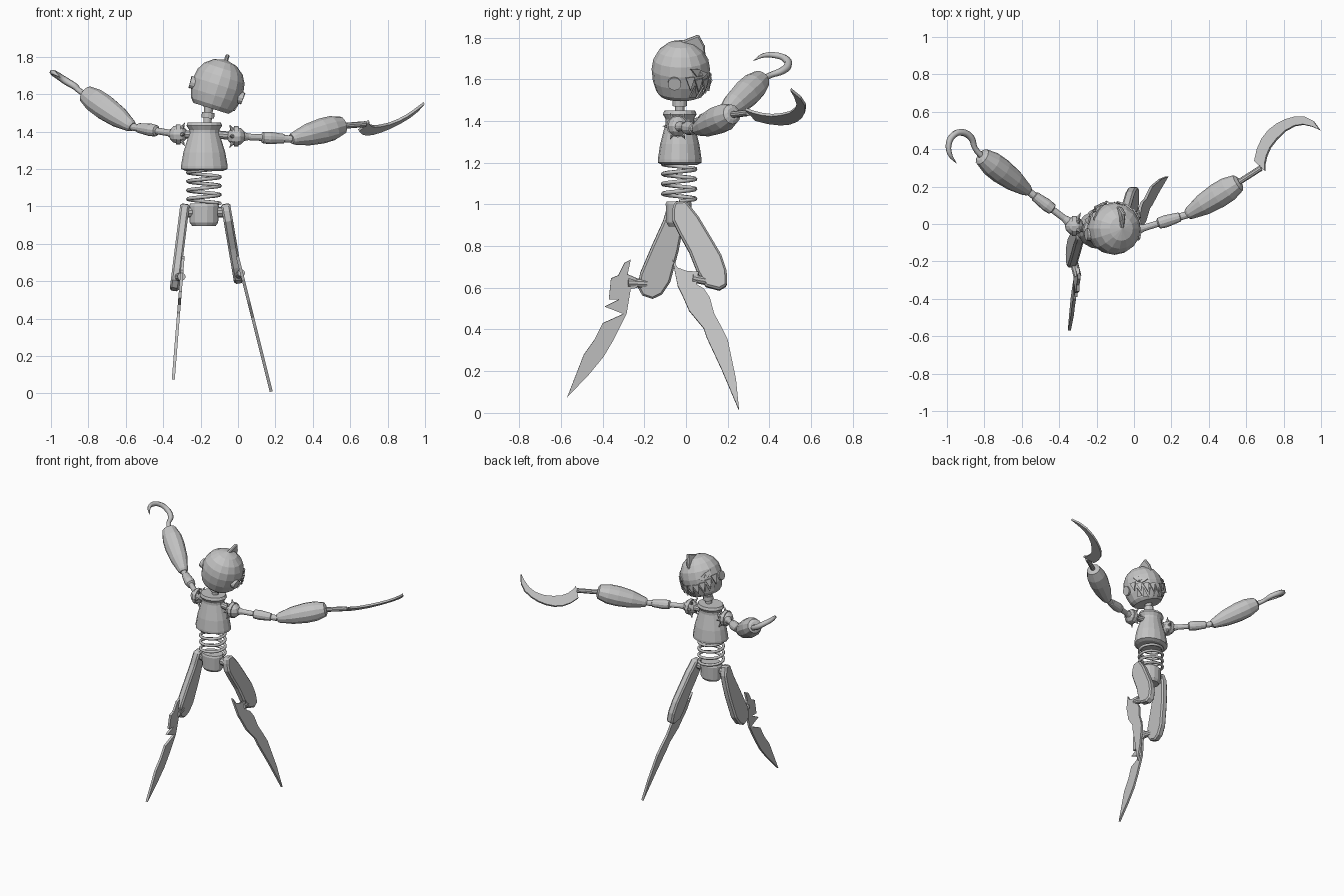
import bpy, bmesh, math
from mathutils import Vector, Matrix

if "Cube" in bpy.data.objects:
    bpy.data.objects.remove(bpy.data.objects["Cube"])

metal = bpy.data.materials.new("plain grey")
metal.use_nodes = True
grey = (0.55, 0.55, 0.55, 1)
metal.diffuse_color = grey
metal.node_tree.nodes["Principled BSDF"].inputs["Base Color"].default_value = grey


def add_mesh(name, verts, faces, matrix=Matrix()):
    bm = bmesh.new()
    vs = [bm.verts.new(matrix @ Vector(v)) for v in verts]
    for f in faces:
        bm.faces.new([vs[i] for i in f])
    bmesh.ops.remove_doubles(bm, verts=bm.verts, dist=1e-5)
    bmesh.ops.recalc_face_normals(bm, faces=bm.faces)
    me = bpy.data.meshes.new(name)
    bm.to_mesh(me)
    bm.free()
    me.materials.append(metal)
    ob = bpy.data.objects.new(name, me)
    bpy.context.collection.objects.link(ob)
    return ob


def lathe(name, profile, start, end, sides=12, flat=1.0, matrix=Matrix()):
    """Turn (radius, fraction) pairs about the line from start to end."""
    start, end = Vector(start), Vector(end)
    axis = end - start
    turn = Vector((0, 0, 1)).rotation_difference(axis).to_matrix()
    verts, faces = [], []
    for r, t in profile:
        for i in range(sides):
            a = math.tau * i / sides
            ring = Vector((r * math.cos(a), r * flat * math.sin(a), 0))
            verts.append(start + axis * t + turn @ ring)
    for k in range(len(profile) - 1):
        for i in range(sides):
            j = (i + 1) % sides
            faces.append((k * sides + i, k * sides + j,
                          (k + 1) * sides + j, (k + 1) * sides + i))
    last = (len(profile) - 1) * sides
    if profile[0][0] > 0:
        faces.append(range(sides))
    if profile[-1][0] > 0:
        faces.append(range(last, last + sides))
    return add_mesh(name, verts, faces, matrix)


def rod(name, start, end, r, sides=10, matrix=Matrix()):
    return lathe(name, [(r, 0), (r, 1)], start, end, sides, matrix=matrix)


def plate(name, outline, place, thickness, bevel=0, matrix=Matrix()):
    """Flat outline put in space by place(u, v), then thickened."""
    ob = add_mesh(name, [place(u, v) for u, v in outline],
                  [range(len(outline))], matrix)
    s = ob.modifiers.new("thickness", "SOLIDIFY")
    s.thickness, s.offset = thickness, 0
    if bevel:
        b = ob.modifiers.new("edge", "BEVEL")
        b.width, b.segments = bevel, 1
        b.limit_method = "ANGLE"
        b.angle_limit = math.radians(50)
    return ob


def tube(name, points, radius, radii=None, smooth_path=False):
    cu = bpy.data.curves.new(name, "CURVE")
    cu.dimensions = "3D"
    cu.bevel_depth, cu.bevel_resolution = radius, 1
    cu.resolution_u = 4
    cu.use_fill_caps = True
    sp = cu.splines.new("BEZIER" if smooth_path else "POLY")
    pts = sp.bezier_points if smooth_path else sp.points
    pts.add(len(points) - 1)
    for i, (p, c) in enumerate(zip(pts, points)):
        p.co = c if smooth_path else (*c, 1)
        p.radius = radii[i] if radii else 1
        if smooth_path:
            p.handle_left_type = p.handle_right_type = "AUTO"
    cu.materials.append(metal)
    ob = bpy.data.objects.new(name, cu)
    bpy.context.collection.objects.link(ob)


# Head: turned shell, leaning to its side
head_at = Matrix.Translation((-.105, -.025, 1.65)) @ Matrix.Rotation(math.radians(17.5), 4, "Y")
shell = [(.098, -.132), (.118, -.11), (.134, -.06), (.14, 0), (.132, .048),
         (.108, .09), (.065, .124), (0, .14)]
lathe("head", shell, (0, 0, 0), (0, 0, 1), 16, matrix=head_at)


def on_head(az, z, lift=.003):
    for (r0, z0), (r1, z1) in zip(shell, shell[1:]):
        if z0 <= z <= z1:
            r = r0 + (r1 - r0) * (z - z0) / (z1 - z0) + lift
    a = math.radians(az)
    return (r * math.sin(a), r * math.cos(a), z)


for side, label in ((1, "left"), (-1, "right")):
    rod(label + "_ear", (side * .115, -.03, -.03), (side * .148, -.03, -.03), .032, 12, head_at)
    eye = [(28, .0), (40, -.014), (58, .0), (70, .04), (52, .032)]
    plate(label + "_eye", eye, lambda u, v: on_head(side * u, v), .009, matrix=head_at)
    plate(label + "_pupil", [(44, .0), (54, .003), (50, .022)],
          lambda u, v: on_head(side * u, v, .009), .006, matrix=head_at)

# Zigzag teeth along the jaw
verts = []
for i in range(9):
    az = -72 + 18 * i
    rise = .045 * (az / 80) ** 2
    verts += [on_head(az - 9, -.035 + rise, .006), on_head(az + 9, -.035 + rise, .006),
              on_head(az, -.1 + rise, .014)]
    if i < 8:
        verts += [on_head(az + 1, -.125 + rise, .006), on_head(az + 17, -.125 + rise, .006),
                  on_head(az + 9, -.062 + rise, .014)]
teeth = add_mesh("teeth", verts, [(k, k + 1, k + 2) for k in range(0, len(verts), 3)], head_at)
teeth.modifiers.new("thickness", "SOLIDIFY").thickness = .008

# Forehead crest
crest = [(-.03, .125), (.03, .15), (.085, .172), (.115, .115), (.118, .07), (.128, .025), (.1, .03), (.05, .09)]
plate("crest", crest, lambda u, v: (0, u, v), .022, .006, head_at)

# Neck, torso, spring waist and pelvis
lathe("neck", [(.022, 0), (.022, .35), (.034, .35), (.034, .6), (.022, .6), (.03, 1)],
      (-.165, -.03, 1.43), (-.155, -.03, 1.55))
lathe("torso", [(.1, 0), (.125, .04), (.125, .1), (.112, .38), (.08, .78), (.08, .84),
                (.096, .93), (.088, 1)], (-.18, -.03, 1.19), (-.18, -.03, 1.45), 16, .84)
turns, steps = 4, 20
tube("waist_spring", [(-.182 + .086 * math.cos(math.tau * i / steps),
                       -.033 + .078 * math.sin(math.tau * i / steps),
                       1.015 + .19 * i / (turns * steps)) for i in range(turns * steps + 1)], .01)
lathe("pelvis", [(.062, 0), (.076, .15), (.08, .9), (.074, 1)],
      (-.182, -.035, .895), (-.182, -.035, 1.015), 14, .8)


# Arms: spiked shoulder ball, jointed upper arm, swollen forearm
def arm(label, side, shoulder, elbow, wrist):
    s, e = Vector(shoulder), Vector(elbow)
    rod(label + "_shoulder_pin", (-.18 + side * .06, -.03, 1.385), s, .022)
    ball = [(.05 * math.sin(math.pi * i / 6), .5 - .5 * math.cos(math.pi * i / 6)) for i in range(7)]
    lathe(label + "_shoulder", ball, s - Vector((0, 0, .05)), s + Vector((0, 0, .05)), 12)
    rod(label + "_shoulder_band", s - Vector((side * .012, 0, 0)), s + Vector((side * .012, 0, 0)), .054, 12)
    for i in range(6):
        a = math.tau * i / 6
        d = Vector((-side * .5, math.cos(a), math.sin(a))).normalized()
        lathe(f"{label}_spike_{i + 1}", [(.014, 0), (0, 1)], s + d * .04, s + d * .082, 6)
    lathe(label + "_upper_arm", [(.028, .1), (.018, .22), (.018, .46), (.03, .48), (.034, .6),
                                 (.026, .86), (.02, .87), (.02, 1)], s, e)
    lathe(label + "_forearm", [(.026, 0), (.034, .04), (.058, .3), (.068, .58), (.066, .78),
                               (.048, .97), (.03, 1)], e, wrist)


arm("left", 1, (-.01, -.04, 1.375), (.285, .05, 1.36), (.565, .225, 1.435))
arm("right", -1, (-.32, -.01, 1.385), (-.565, .175, 1.425), (-.82, .365, 1.605))

# Right hand hook
tube("right_hook", [(-.80, .35, 1.59), (-.85, .405, 1.62), (-.87, .46, 1.64), (-.92, .49, 1.67),
                    (-.965, .475, 1.70), (-.99, .43, 1.715), (-.985, .375, 1.715), (-.95, .325, 1.69)],
     .018, [1, .8, 1, 1.1, 1, .9, .7, .1], True)

# Left hand sickle
sickle = [(.7, .285), (.645, .335), (.66, .4), (.685, .455), (.72, .5), (.765, .535), (.81, .558),
          (.86, .572), (.915, .573), (.96, .55), (.995, .502), (.95, .522), (.905, .532),
          (.86, .525), (.81, .498), (.765, .455), (.73, .41), (.71, .365), (.7, .32)]
plate("left_sickle", sickle, lambda u, v: (u, v, 1.146 + .6 * u - .38 * v), .014)
rod("left_sickle_shaft", (.555, .22, 1.43), (.68, .3, 1.44), .016)


# Legs: slab thighs, knee pins and blade shins
def left_thigh_at(y, z):
    return (-.065 + .17 * (1 - z), y, z)


def right_thigh_at(y, z):
    return (-.285 - .125 * (1 - z), y, z)


left_thigh = [(-.065, .975), (-.055, 1.01), (.0, 1.015), (.06, .94), (.12, .84), (.17, .755),
              (.195, .68), (.198, .61), (.16, .588), (.095, .605), (.055, .67), (.015, .77), (-.035, .86), (-.065, .92)]
right_thigh = [(-.095, .97), (-.08, 1.01), (-.03, 1.015), (-.01, .95), (-.02, .86), (-.035, .78),
               (-.075, .63), (-.115, .57), (-.16, .548), (-.21, .565), (-.232, .605), (-.22, .67), (-.16, .81), (-.11, .92)]
plate("left_thigh", left_thigh, left_thigh_at, .05, .01)
plate("right_thigh", right_thigh, right_thigh_at, .05, .01)
rod("left_hip_pin", (-.15, -.03, .97), (-.05, -.03, .97), .028)
rod("right_hip_pin", (-.21, -.045, .97), (-.3, -.045, .97), .028)

left_shin = [(-.065, .735), (-.04, .61), (-.02, .57), (.015, .49), (.085, .405), (.1, .36), (.17, .21),
             (.255, .01), (.24, .16), (.2, .35), (.165, .42), (.135, .475), (.115, .55), (.085, .595), (.05, .615),
             (.06, .675), (.0, .68), (-.04, .695)]
right_shin = [(-.265, .735), (-.295, .72), (-.325, .66), (-.36, .645), (-.37, .545), (-.32, .545), (-.39, .51),
              (-.3, .475), (-.4, .43), (-.44, .35), (-.49, .28), (-.57, .075), (-.465, .185),
              (-.395, .27), (-.345, .355), (-.285, .475), (-.265, .595), (-.235, .6), (-.235, .645), (-.28, .665)]
plate("left_shin_blade", left_shin, lambda y, z: (.18 - .25 * z, y, z), .016)
plate("right_shin_blade", right_shin, lambda y, z: (-.352 + .08 * z, y, z), .016)
rod("left_knee_pin", (.0, .11, .63), (.018, .03, .645), .02)
rod("right_knee_pin", (-.325, -.19, .62), (-.302, -.28, .625), .022)
